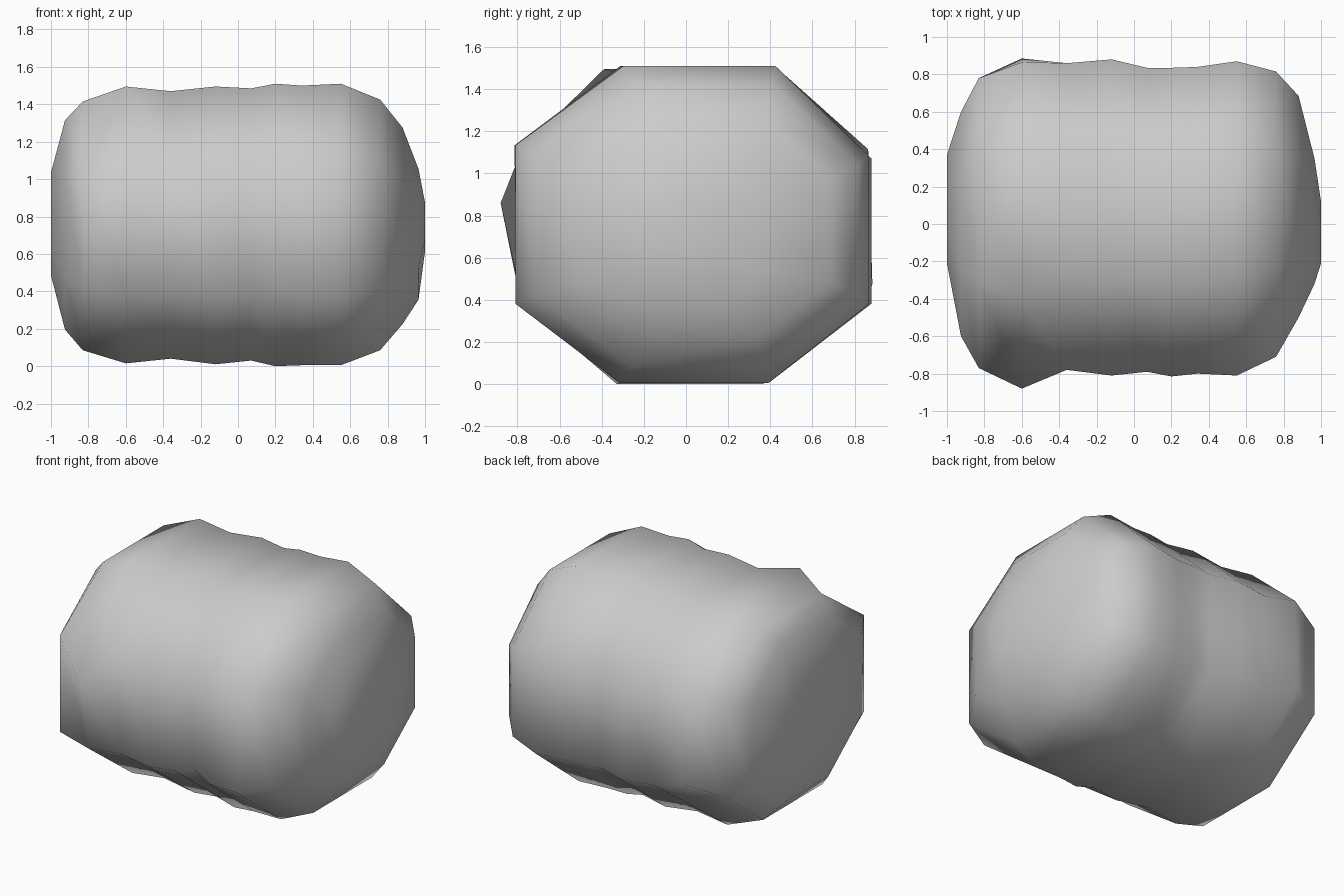
import bpy, bmesh

if "Cube" in bpy.data.objects:
    bpy.data.objects.remove(bpy.data.objects["Cube"])

# Cross-section: chamfered octagon in the y-z plane
OCT = [(1, -.5), (1, .43), (.47, 1), (-.39, 1), (-1, .5), (-1, -.5), (-.41, -1), (.43, -1)]

# Rings along x: x, y min, y max, z min, z max
RINGS = [
    (-1.00, -.21, .37, .49, 1.04),
    (-.925, -.60, .60, .20, 1.32),
    (-.83, -.77, .78, .09, 1.42),
    (-.60, -.80, .885, .02, 1.50),
    (-.36, -.78, .86, .045, 1.475),
    (-.12, -.81, .88, .015, 1.50),
    (.07, -.79, .835, .035, 1.49),
    (.20, -.815, .835, .005, 1.515),
    (.34, -.80, .84, .01, 1.505),
    (.55, -.81, .87, .01, 1.515),
    (.76, -.71, .815, .09, 1.43),
    (.88, -.50, .685, .23, 1.28),
    (.965, -.32, .35, .36, 1.06),
    (1.00, -.21, .12, .62, .88),
]

# Lumps: (ring, corner) -> y, z
LUMPS = {(3, 0): (.885, .48), (3, 1): (.865, 1.12), (3, 3): (-.39, 1.50),
         (3, 4): (-.88, .865), (3, 5): (-.78, .37), (7, 5): (-.76, .43)}


def ring(bm, n, x, y0, y1, z0, z1):
    verts = []
    for k, (u, v) in enumerate(OCT):
        y = (y0 + y1) / 2 + u * (y1 - y0) / 2
        z = (z0 + z1) / 2 + v * (z1 - z0) / 2
        y, z = LUMPS.get((n, k), (y, z))
        verts.append(bm.verts.new((x, y, z - .005)))
    return verts


# Lumpy rounded body: loft the rings and cap both ends
bm = bmesh.new()
loops = [ring(bm, n, *r) for n, r in enumerate(RINGS)]
for a, b in zip(loops, loops[1:]):
    for i in range(8):
        j = (i + 1) % 8
        bm.faces.new((a[i], a[j], b[j], b[i]))
bm.faces.new(loops[0])
bm.faces.new(loops[-1])
bmesh.ops.recalc_face_normals(bm, faces=bm.faces)
for f in bm.faces:
    f.smooth = True
mesh = bpy.data.meshes.new("lumpy_body")
bm.to_mesh(mesh)
bm.free()
bpy.context.collection.objects.link(bpy.data.objects.new("lumpy_body", mesh))
